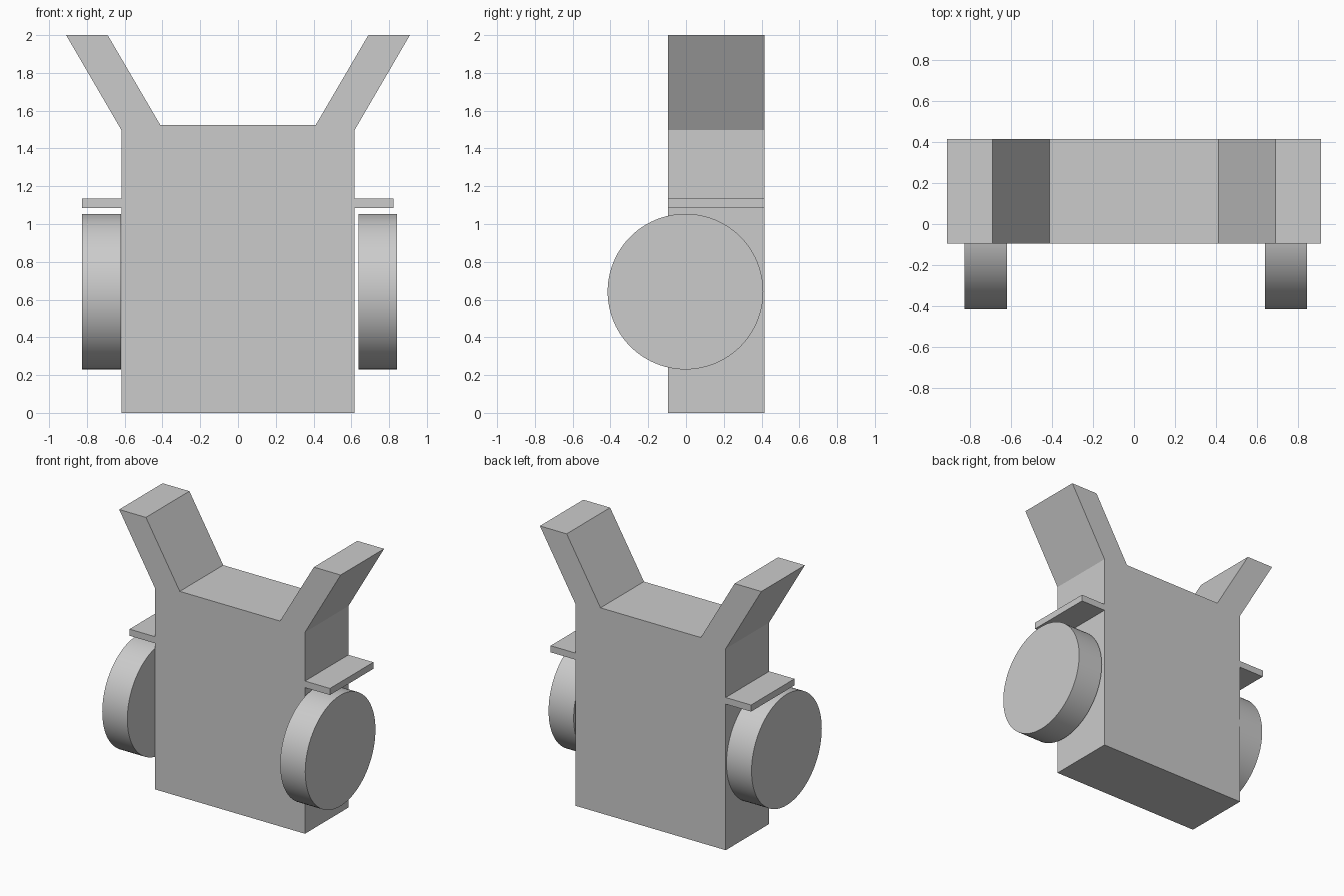
import bpy, bmesh, math

if "Cube" in bpy.data.objects:
    bpy.data.objects.remove(bpy.data.objects["Cube"])

Y0, Y1 = -0.095, 0.415  # shared front and back planes


def prism(name, outline):
    """Extrude an x-z outline from the front plane to the back plane."""
    bm = bmesh.new()
    face = bm.faces.new([bm.verts.new((x, Y0, z)) for x, z in outline])
    ext = bmesh.ops.extrude_face_region(bm, geom=[face])
    moved = [v for v in ext["geom"] if isinstance(v, bmesh.types.BMVert)]
    bmesh.ops.translate(bm, verts=moved, vec=(0, Y1 - Y0, 0))
    bmesh.ops.recalc_face_normals(bm, faces=bm.faces)
    mesh = bpy.data.meshes.new(name)
    bm.to_mesh(mesh)
    bm.free()
    obj = bpy.data.objects.new(name, mesh)
    bpy.context.collection.objects.link(obj)
    return obj


def wheel(name, x0, x1):
    """Solid disc lying across the x axis."""
    bpy.ops.mesh.primitive_cylinder_add(
        vertices=96, radius=0.412, depth=x1 - x0,
        location=((x0 + x1) / 2, -0.003, 0.642),
        rotation=(0, math.pi / 2, 0))
    bpy.context.object.name = name
    bpy.ops.object.shade_smooth_by_angle(angle=math.radians(30))


# Upright body with two splayed arms in one profile
half = [(0.617, 0), (0.617, 1.497), (0.91, 2.0), (0.69, 2.0), (0.412, 1.525)]
prism("body_with_arms", half + [(-x, z) for x, z in reversed(half)])

# Thin side shelves above the wheels
for side, x0, x1 in (("left", -0.825, -0.617), ("right", 0.617, 0.822)):
    prism(side + "_shelf", [(x0, 1.085), (x1, 1.085), (x1, 1.134), (x0, 1.134)])

# Side wheels; the right one stands slightly off the body
wheel("left_wheel", -0.825, -0.619)
wheel("right_wheel", 0.637, 0.843)
